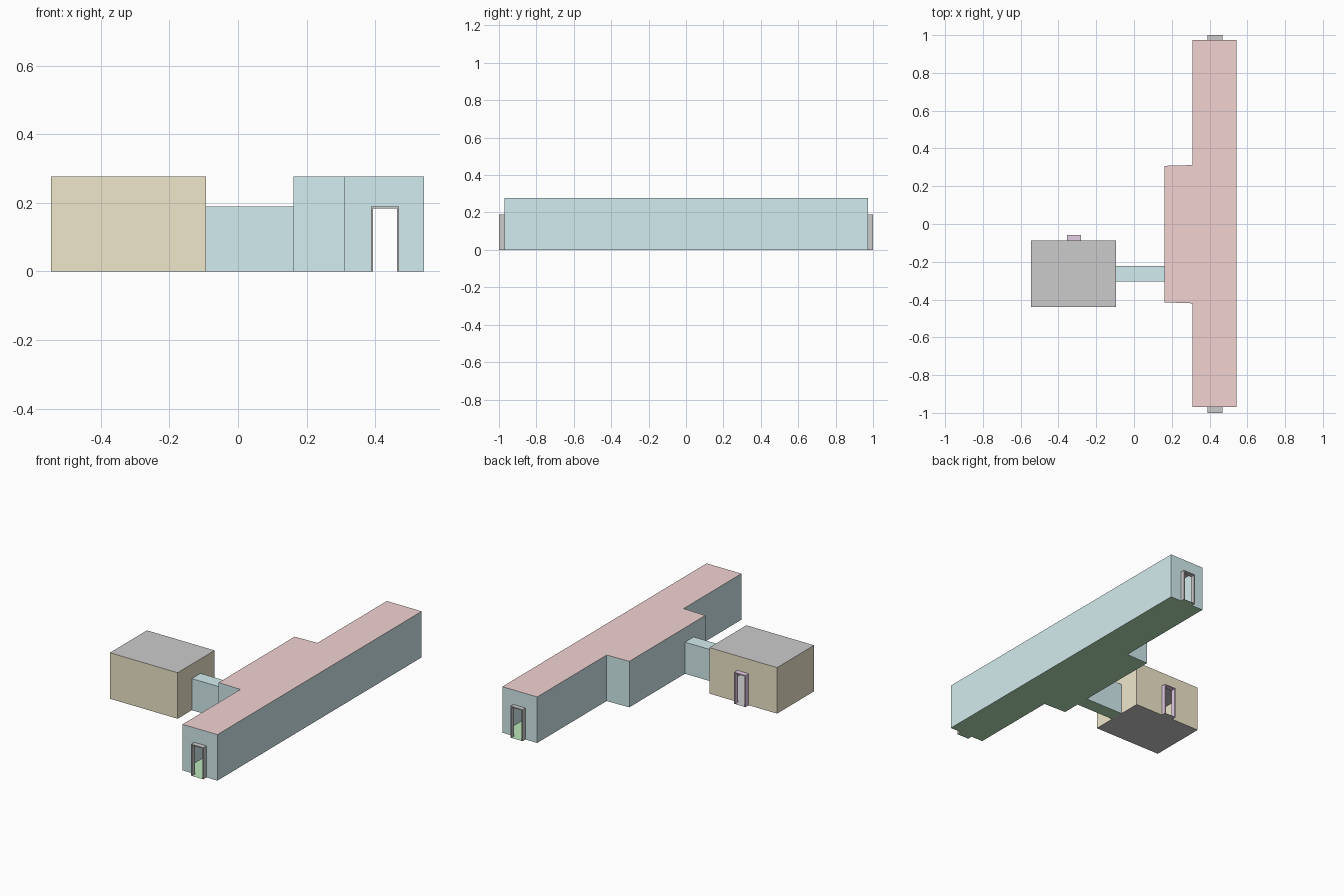
import bpy, bmesh
from mathutils import Vector

if "Cube" in bpy.data.objects:
    bpy.data.objects.remove(bpy.data.objects["Cube"])

H, DH = 0.277, 0.19          # wall height, door / passage height


def mat(name, rgb):
    m = bpy.data.materials.new(name)
    m.diffuse_color = (*rgb, 1)
    m.use_nodes = True
    m.node_tree.nodes["Principled BSDF"].inputs["Base Color"].default_value = m.diffuse_color
    return m


BLUE = mat("pale_blue", (0.65, 0.84, 0.86))
TAN = mat("tan", (0.87, 0.80, 0.60))
PINK = mat("pink", (0.90, 0.65, 0.65))
GREEN = mat("green", (0.50, 0.80, 0.50))
MAUVE = mat("mauve", (0.80, 0.62, 0.80))


def finish(name, bm, material=None):
    bmesh.ops.remove_doubles(bm, verts=bm.verts, dist=1e-5)
    me = bpy.data.meshes.new(name)
    bm.to_mesh(me)
    bm.free()
    ob = bpy.data.objects.new(name, me)
    bpy.context.collection.objects.link(ob)
    if material:
        me.materials.append(material)
    return ob


def quad(bm, a, b, z0, z1):
    bm.faces.new([bm.verts.new(p) for p in
                  ((*a, z0), (*b, z0), (*b, z1), (*a, z1))])


def walls(name, pts, h, material, doors={}, skip=()):
    """Thin walls round an anticlockwise plan; doors = {edge: (start, end)} in metres along it."""
    bm = bmesh.new()
    for i, p in enumerate(pts):
        if i in skip:
            continue
        a, b = Vector(p), Vector(pts[(i + 1) % len(pts)])
        if i not in doors:
            quad(bm, a, b, 0, h)
            continue
        d = (b - a).normalized()
        s, e = a + d * doors[i][0], a + d * doors[i][1]
        quad(bm, a, s, 0, DH)
        quad(bm, e, b, 0, DH)
        for u, v in ((a, s), (s, e), (e, b)):
            quad(bm, u, v, DH, h)
    return finish(name, bm, material)


def slab(name, pts, z, material=None, up=True):
    bm = bmesh.new()
    f = bm.faces.new([bm.verts.new((*p, z)) for p in pts])
    if not up:
        f.normal_flip()
    return finish(name, bm, material)


def rect(x0, x1, y0, y1):
    return [(x0, y0), (x1, y0), (x1, y1), (x0, y1)]


def door_frame(name, x0, x1, y0, y1, material=None, t=0.006):
    """Upside-down U profile pushed along y."""
    bm = bmesh.new()
    prof = [(x0, 0), (x0 + t, 0), (x0 + t, DH - t), (x1 - t, DH - t),
            (x1 - t, 0), (x1, 0), (x1, DH), (x0, DH)]
    f = bm.faces.new([bm.verts.new((x, y0, z)) for x, z in prof])
    r = bmesh.ops.extrude_face_region(bm, geom=[f])
    bmesh.ops.translate(bm, vec=(0, y1 - y0, 0),
                        verts=[v for v in r["geom"] if isinstance(v, bmesh.types.BMVert)])
    bmesh.ops.recalc_face_normals(bm, faces=bm.faces)
    return finish(name, bm, material)


# Long hall with a wider middle
X0, X1, X2 = 0.162, 0.31, 0.542
Y0, Y1 = -0.97, 0.973
D0, D1 = 0.388, 0.469
hall = [(X1, Y0), (X2, Y0), (X2, Y1), (X1, Y1),
        (X1, 0.312), (X0, 0.308), (X0, -0.415), (X1, -0.42)]
C0, C1 = -0.305, -0.222       # passage width in y
walls("hall_walls", hall, H, BLUE, {
    0: (D0 - X1, D1 - X1),
    2: (X2 - D1, X2 - D0),
    5: (0.308 - C1, 0.308 - C0)})
slab("hall_roof", hall, H, PINK)
slab("hall_floor", hall, 0, GREEN, up=False)

# Doorways at both ends of the hall, with sills
for side, a, b in (("front", -1.0, Y0), ("back", Y1, 1.0)):
    door_frame(side + "_door_frame", D0, D1, a, b)
    slab(side + "_door_sill", rect(D0, D1, a, b), 0, GREEN, up=False)

# Small square building
BX0, BX1, BY0, BY1 = -0.545, -0.094, -0.44, -0.088
block = rect(BX0, BX1, BY0, BY1)
E0, E1 = -0.356, -0.28
walls("block_walls", block, H, TAN, {
    1: (C0 - BY0, C1 - BY0),
    2: (BX1 - E1, BX1 - E0)})
slab("block_roof", block, H)
slab("block_floor", block, 0, up=False)
door_frame("block_door_frame", E0, E1, BY1, -0.058, MAUVE)
slab("block_door_sill", rect(E0, E1, BY1, -0.058), 0, up=False)

# Passage joining the two
link = rect(BX1, X0, C0, C1)
walls("passage_walls", link, DH, BLUE, skip=(1, 3))
slab("passage_roof", link, DH, BLUE)
slab("passage_floor", link, 0, GREEN, up=False)
